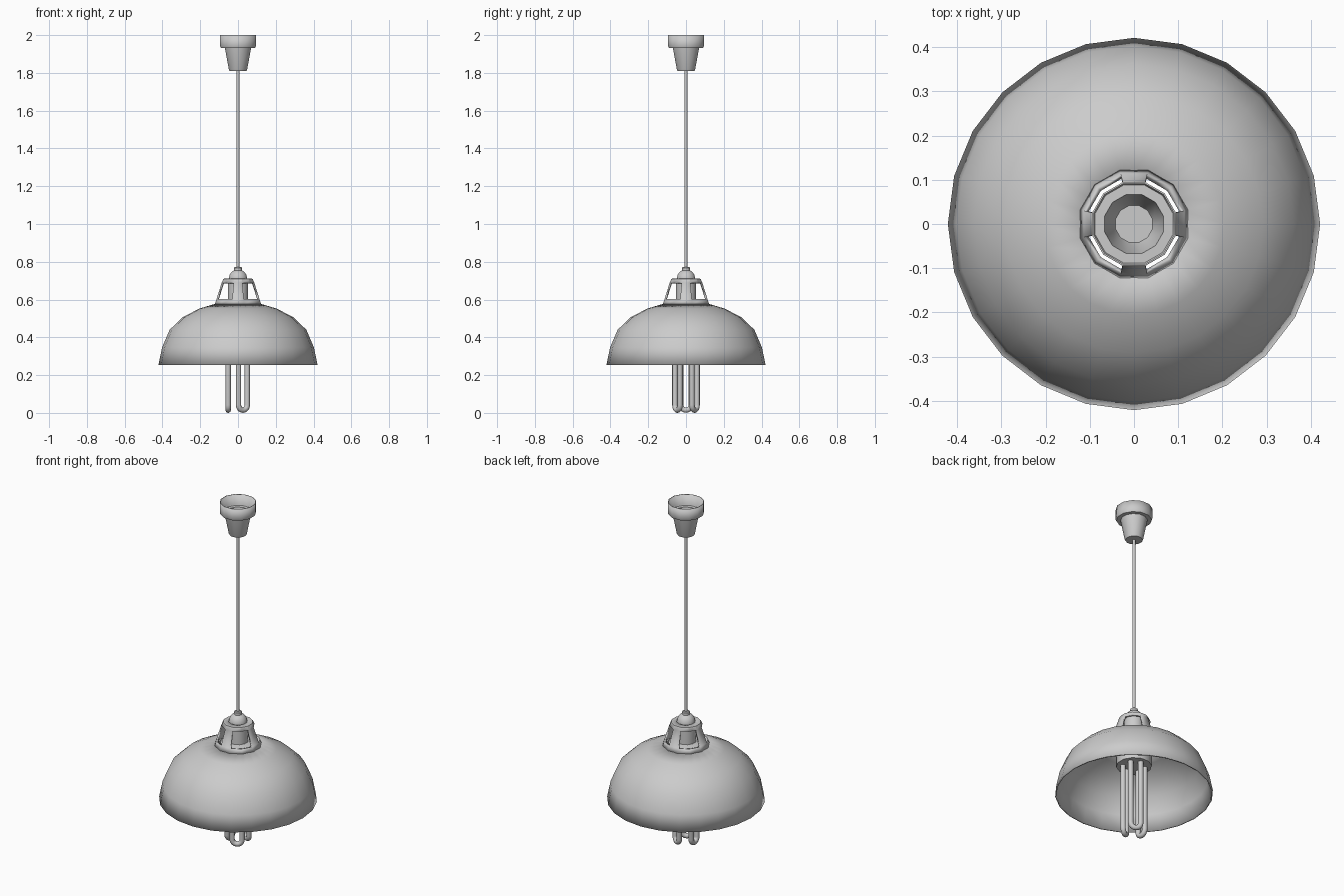
import bpy, bmesh, math
from mathutils import Vector

cube = bpy.data.objects.get("Cube")
if cube:
    bpy.data.objects.remove(cube, do_unlink=True)

grey = bpy.data.materials.new("plain_grey")
grey.use_nodes = True
colour = (0.6, 0.6, 0.6, 1)
grey.diffuse_color = colour
grey.node_tree.nodes["Principled BSDF"].inputs["Base Color"].default_value = colour


def finish(bm, name, angle=35, wall=0):
    """Turn a bmesh into a shaded object, with an optional inward wall."""
    bmesh.ops.recalc_face_normals(bm, faces=bm.faces)
    mesh = bpy.data.meshes.new(name)
    bm.to_mesh(mesh)
    bm.free()
    mesh.materials.append(grey)
    obj = bpy.data.objects.new(name, mesh)
    bpy.context.collection.objects.link(obj)
    if wall:
        solid = obj.modifiers.new("wall", "SOLIDIFY")
        solid.thickness = wall
        solid.offset = -1
        solid.use_even_offset = True
    bpy.ops.object.select_all(action="DESELECT")
    obj.select_set(True)
    bpy.context.view_layer.objects.active = obj
    bpy.ops.object.shade_smooth_by_angle(angle=math.radians(angle))
    return obj


def lathe(name, profile, sides, turn=0.0, caps=(), skip=None, angle=35, wall=0):
    """Revolve (radius, height) points; skip(row, column) leaves out faces."""
    bm = bmesh.new()
    rings = []
    for r, z in profile:
        rings.append([bm.verts.new((r * math.cos(a), r * math.sin(a), z))
                      for a in (math.tau * (i + turn) / sides for i in range(sides))])
    for row, (low, high) in enumerate(zip(rings, rings[1:])):
        for i in range(sides):
            if skip and skip(row, i):
                continue
            j = (i + 1) % sides
            bm.faces.new((low[i], low[j], high[j], high[i]))
    for c in caps:
        bm.faces.new(rings[c])
    return finish(bm, name, angle, wall)


def tube(name, path, radius, sides=10):
    """Sweep a round section along a path lying in an upright plane."""
    bm = bmesh.new()
    side = (path[-1] - path[0]).cross(Vector((0, 0, 1))).normalized()
    rings = []
    for k, p in enumerate(path):
        along = (path[min(k + 1, len(path) - 1)] - path[max(k - 1, 0)]).normalized()
        across = along.cross(side)
        rings.append([bm.verts.new(p + radius * (math.cos(a) * side + math.sin(a) * across))
                      for a in (math.tau * i / sides for i in range(sides))])
    for low, high in zip(rings, rings[1:]):
        for i in range(sides):
            j = (i + 1) % sides
            bm.faces.new((low[i], low[j], high[j], high[i]))
    bm.faces.new(rings[0])
    bm.faces.new(rings[-1])
    return finish(bm, name, 50)


# Ceiling cup, open at the top
lathe("ceiling_cup",
      [(0.046, 1.81), (0.05, 1.818), (0.072, 1.932), (0.094, 1.932), (0.098, 1.94), (0.098, 2.0)],
      12, 0.5, caps=(0,), wall=0.004)

# Hanging cord and the collar that grips it
lathe("cord", [(0.008, 0.76), (0.008, 1.815)], 8, caps=(0, 1), angle=50)
lathe("cord_collar", [(0.021, 0.745), (0.021, 0.768), (0.017, 0.772)], 12, caps=(0, 2))

# Small dome over the vented cap
lathe("cap_dome",
      [(0.05, 0.70), (0.05, 0.715), (0.045, 0.733), (0.034, 0.747), (0.02, 0.755)],
      12, 0.5, caps=(0, 4))

# Vented cap: four ribs on the axes, with windows between them
lathe("vented_cap",
      [(0.127, 0.573), (0.118, 0.602), (0.089, 0.69), (0.08, 0.71), (0.045, 0.712)],
      12, 0.5, skip=lambda row, i: row == 1 and i % 3 != 2, angle=25, wall=0.012)

# Lamp shade
lathe("shade",
      [(0.421, 0.254), (0.402, 0.347), (0.362, 0.44), (0.292, 0.507), (0.205, 0.552), (0.115, 0.579)],
      24, wall=0.008)

# Bulb holder
lathe("bulb_holder",
      [(0.095, 0.42), (0.095, 0.59), (0.055, 0.598), (0.055, 0.71)],
      12, 0.5, caps=(0, 3))

# Three bent bulb tubes around the axis
TUBE_R, HALF_GAP, REACH = 0.0145, 0.027, 0.052
for n in range(3):
    a = math.pi + n * math.tau / 3
    out = Vector((math.cos(a), math.sin(a), 0)) * REACH
    tangent = Vector((-math.sin(a), math.cos(a), 0))
    bend = HALF_GAP + TUBE_R
    path = [out - tangent * HALF_GAP + Vector((0, 0, 0.43))]
    for k in range(9):
        t = math.pi * k / 8
        path.append(out - tangent * HALF_GAP * math.cos(t)
                    + Vector((0, 0, bend - HALF_GAP * math.sin(t))))
    path.append(out + tangent * HALF_GAP + Vector((0, 0, 0.43)))
    tube("bulb_tube_%d" % (n + 1), path, TUBE_R)
